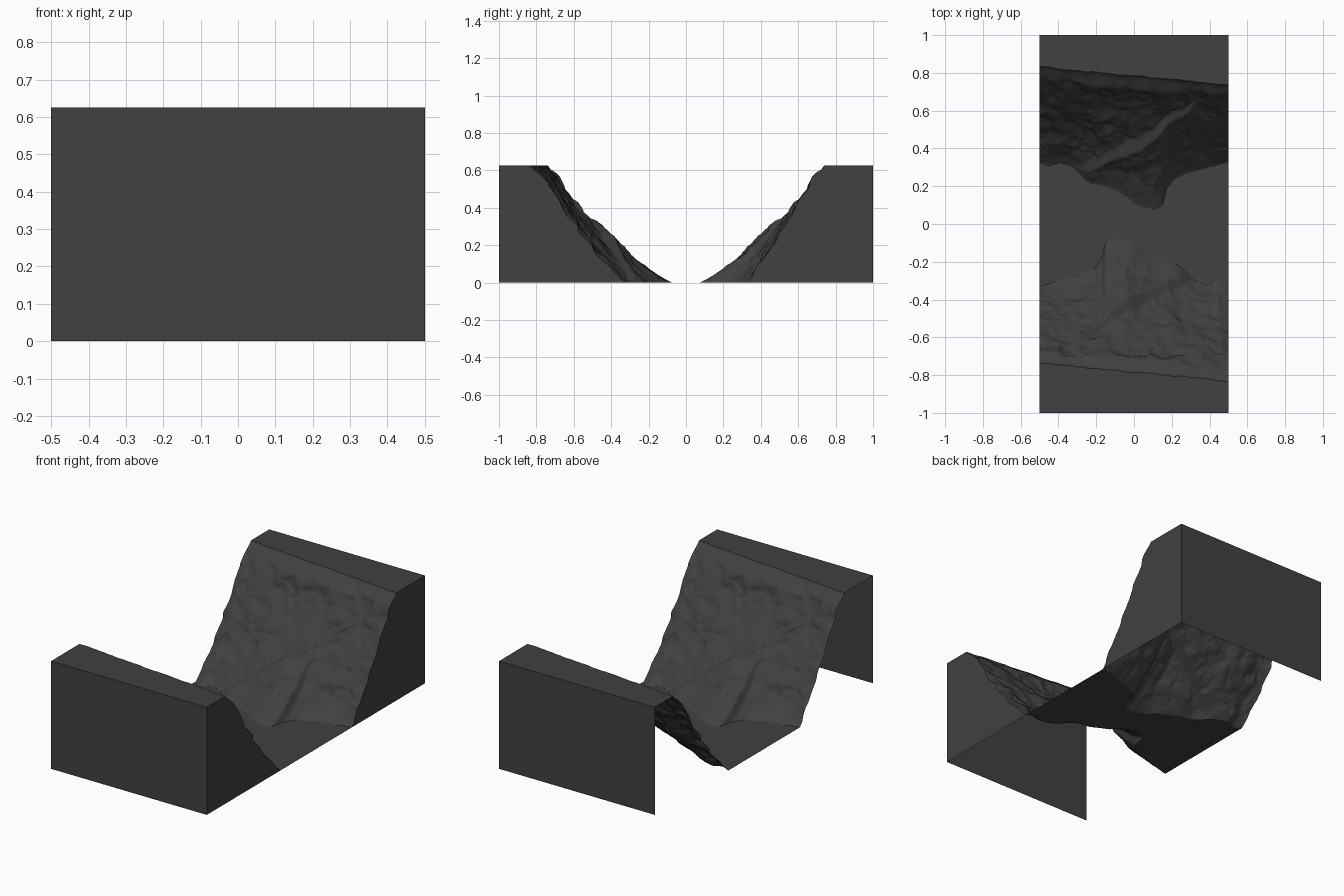
import bpy, math
from mathutils import Vector, noise

if "Cube" in bpy.data.objects:
    bpy.data.objects.remove(bpy.data.objects["Cube"])

H = 0.625          # plateau height
NX, NZ = 170, 110  # cliff resolution

rock = bpy.data.materials.new("dark_grey_rock")
rock.diffuse_color = (0.052, 0.052, 0.052, 1)
rock.use_nodes = True
rock.node_tree.nodes["Principled BSDF"].inputs["Base Color"].default_value = rock.diffuse_color

# Plan outline of the cliff foot: x, y
FOOT = [(-.5, .33), (-.45, .30), (-.4, .32), (-.3, .29), (-.22, .25), (-.14, .22),
        (-.05, .17), (0, .12), (.05, .09), (.11, .08), (.15, .10), (.17, .18),
        (.21, .24), (.27, .27), (.36, .29), (.45, .32), (.5, .33)]


def foot(x):
    for (x0, y0), (x1, y1) in zip(FOOT, FOOT[1:]):
        if x <= x1:
            return y0 + (y1 - y0) * (x - x0) / (x1 - x0)
    return FOOT[-1][1]


def smooth(a, b, v):
    t = min(1, max(0, (v - a) / (b - a)))
    return t * t * (3 - 2 * t)


def cliff_y(x, z):
    """Depth of the rocky slope at a given width and height."""
    t = z / H
    top = 0.755 - 0.09 * x
    y = 0.33 + (top - 0.33) * t ** 0.85
    # spur of fallen rock at the foot
    y += (foot(x) - 0.33) * max(0, 1 - z / 0.5) ** 1.6
    # diagonal ledge climbing to the right
    d = z - (0.05 + (x + 0.25) * 0.73)
    fade = smooth(-0.33, -0.2, x) * (1 - smooth(0.24, 0.36, x))
    y -= 0.06 * fade * (1 - smooth(-0.012, 0.012, d)) * math.exp(min(d, 0) / 0.14)
    # rounded lip at the rim
    y += 0.03 * smooth(0.9, 1, t)
    # rough rock, quieter at the rim and foot
    rough = 0.4 + 0.6 * smooth(0, 0.15, t) * (1 - smooth(0.85, 1, t))
    p = Vector((x * 5, y * 5, z * 5))
    n = 0.026 * noise.fractal(p, 0.9, 2.1, 5)
    n += 0.022 * (abs(noise.noise(Vector((x * 9 + z * 5, 3.7, z * 9 - x * 4)))) - 0.25)
    return y + rough * n


def grid(name, rows, is_smooth=False):
    """Mesh from rows of points; normals follow column x row direction."""
    w = len(rows[0])
    verts = [p for r in rows for p in r]
    faces = [(j * w + i, j * w + i + 1, (j + 1) * w + i + 1, (j + 1) * w + i)
             for j in range(len(rows) - 1) for i in range(w - 1)]
    me = bpy.data.meshes.new(name)
    me.from_pydata(verts, [], faces)
    me.materials.append(rock)
    me.polygons.foreach_set("use_smooth", [is_smooth] * len(faces))
    ob = bpy.data.objects.new(name, me)
    bpy.context.collection.objects.link(ob)
    return ob


XS = [-0.5 + i / NX for i in range(NX + 1)]
ZS = [H * (j / NZ) ** 1.25 for j in range(NZ + 1)]
Y = [[cliff_y(x, z) for x in XS] for z in ZS]

# The front bank is the back bank turned half way round
for side, s in (("back", 1), ("front", -1)):
    # rocky slope
    grid(side + "_cliff", [[(s * x, s * y, z) for x, y in zip(XS, row)]
                           for z, row in zip(ZS, Y)], True)
    # flat plateau
    grid(side + "_plateau", [[(s * x, s * y, H) for x, y in zip(XS, Y[-1])],
                             [(s * x, s, H) for x in XS]])
    # straight outer wall
    grid(side + "_outer_wall", [[(-s * .5, s, H), (s * .5, s, H)],
                                [(-s * .5, s, 0), (s * .5, s, 0)]])
    # end cap on the right only; the left end is open
    col = -1 if s > 0 else 0
    cap = []
    for z, row in zip(ZS, Y):
        edge = [(0.5, s * row[col], z), (0.5, s, z)]
        cap.append(edge if s > 0 else edge[::-1])
    grid(side + "_end_cap", cap)

# valley floor between the two cliff feet
grid("valley_floor", [[(x, -y, 0) for x, y in zip(XS, reversed(Y[0]))],
                      [(x, y, 0) for x, y in zip(XS, Y[0])]])
